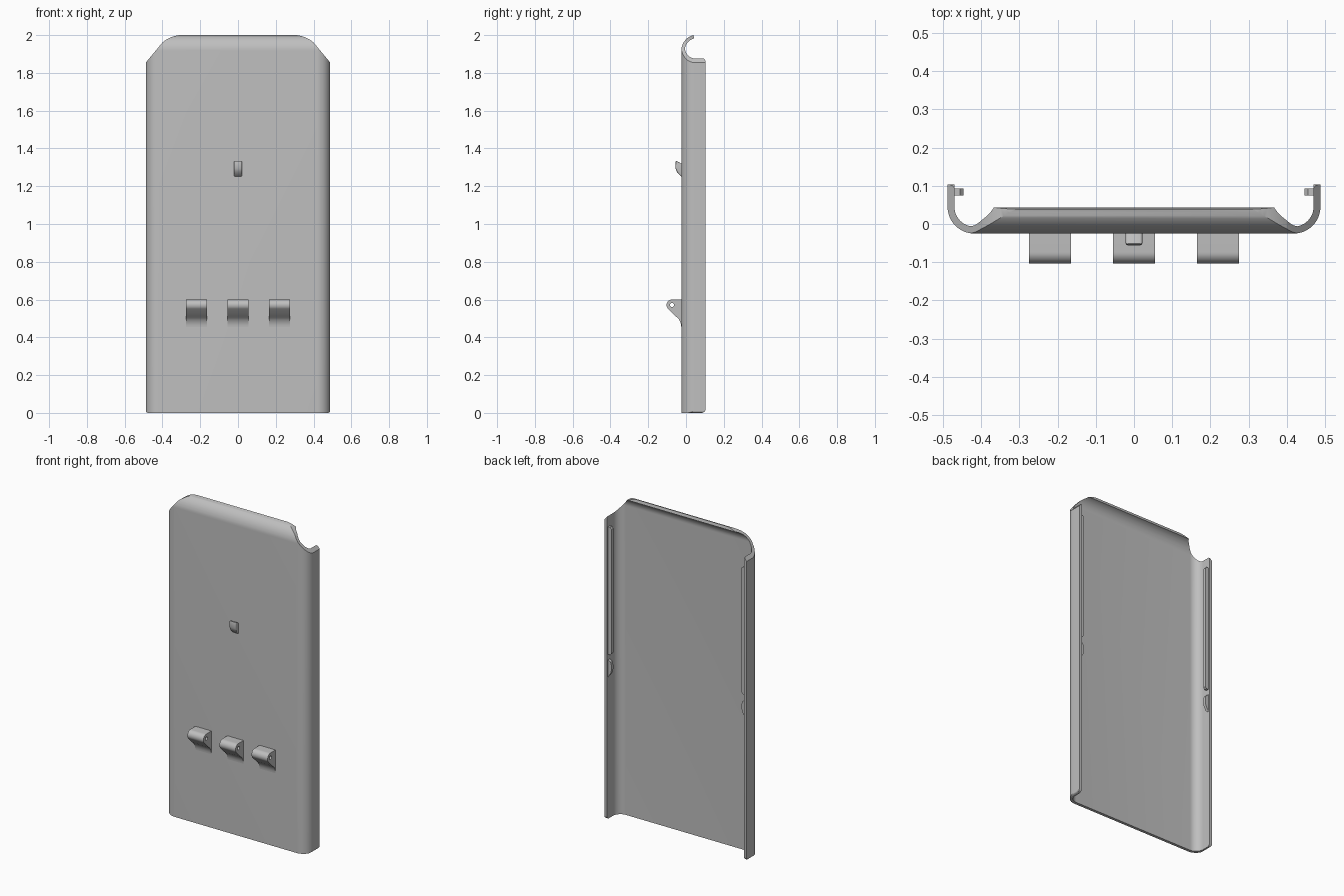
import bpy, bmesh
from math import sin, cos, radians

old = bpy.data.objects.get("Cube")
if old:
    bpy.data.objects.remove(old)

grey = bpy.data.materials.new("plain_grey")
grey.use_nodes = True
grey.diffuse_color = (0.52, 0.52, 0.52, 1)
grey.node_tree.nodes["Principled BSDF"].inputs["Base Color"].default_value = (0.52, 0.52, 0.52, 1)

FRONT, THICK, HALF, BACK = -0.025, 0.018, 0.488, 0.103


def arc(cx, cy, r, a0, a1, n):
    angles = [radians(a0 + (a1 - a0) * i / n) for i in range(n + 1)]
    return [(cx + r * cos(a), cy + r * sin(a)) for a in angles]


def make(name, bm):
    bmesh.ops.recalc_face_normals(bm, faces=bm.faces)
    mesh = bpy.data.meshes.new(name)
    bm.to_mesh(mesh)
    bm.free()
    mesh.materials.append(grey)
    ob = bpy.data.objects.new(name, mesh)
    bpy.context.collection.objects.link(ob)
    return ob


def prism(name, outline, axis, lo, hi):
    """Extrude a closed outline along x (outline is y,z) or along y (outline is x,z)."""
    bm = bmesh.new()
    place = (lambda p, d: (d, *p)) if axis == "x" else (lambda p, d: (p[0], d, p[1]))
    a = [bm.verts.new(place(p, lo)) for p in outline]
    b = [bm.verts.new(place(p, hi)) for p in outline]
    bm.faces.new(a)
    bm.faces.new(b)
    for i in range(len(a)):
        j = (i + 1) % len(a)
        bm.faces.new((a[i], a[j], b[j], b[i]))
    return make(name, bm)


def activate(ob):
    bpy.ops.object.select_all(action="DESELECT")
    ob.select_set(True)
    bpy.context.view_layer.objects.active = ob


def boolean(ob, cutter, operation):
    mod = ob.modifiers.new("cut", "BOOLEAN")
    mod.operation, mod.object, mod.solver = operation, cutter, "EXACT"
    activate(ob)
    bpy.ops.object.modifier_apply(modifier=mod.name)
    bpy.data.objects.remove(cutter)


def smooth(ob):
    activate(ob)
    bpy.ops.object.shade_smooth_by_angle(angle=radians(30))


def bevel(ob, width, segments):
    mod = ob.modifiers.new("rounding", "BEVEL")
    mod.width, mod.segments, mod.limit_method = width, segments, "ANGLE"
    activate(ob)
    bpy.ops.object.modifier_apply(modifier=mod.name)


# Shell: a sheet with rounded side walls and a curled top lip
def layer(bm, inset):
    side_r, lip_r = 0.07 - inset, 0.086 - inset
    right = arc(HALF - 0.07, FRONT + 0.07, side_r, -90, 0, 12) + [(HALF - inset, 0.13)]
    across = [(-x, y) for x, y in reversed(right)] + right
    lip = arc(FRONT + 0.086, 1.917, lip_r, 180, 105, 12)
    up = [(FRONT + inset, -0.05)] + lip
    return [[bm.verts.new((x, max(y, ly), z)) for x, y in across] for ly, z in up]


bm = bmesh.new()
outer, inner = layer(bm, 0), layer(bm, THICK)
rows, cols = len(outer), len(outer[0])
for grid in (outer, inner):
    for i in range(rows - 1):
        for j in range(cols - 1):
            bm.faces.new((grid[i][j], grid[i][j + 1], grid[i + 1][j + 1], grid[i + 1][j]))
for i in (0, rows - 1):
    for j in range(cols - 1):
        bm.faces.new((outer[i][j], outer[i][j + 1], inner[i][j + 1], inner[i][j]))
for j in (0, cols - 1):
    for i in range(rows - 1):
        bm.faces.new((outer[i][j], outer[i + 1][j], inner[i + 1][j], inner[i][j]))
shell = make("shell", bm)

# Trim to the front outline: chamfered, rounded shoulders
half = [(0.479, 0), (0.486, 0.004), (0.492, 0.014), (0.492, 1.85)]
half += arc(0.29, 1.83, 0.171, 50, 90, 10)
outline = half + [(-x, z) for x, z in reversed(half)]
boolean(shell, prism("outline_cutter", outline, "y", -0.5, 0.5), "INTERSECT")

# Trim the back edges of the side walls, with rounded ends
r = 0.02
wall = [(-0.3, -0.2), (BACK - r, -0.2)] + arc(BACK - r, r, r, -90, 0, 6)
wall += arc(BACK - r, 1.88 - r, r, 0, 90, 6) + [(BACK - r, 2.2), (-0.3, 2.2)]
boolean(shell, prism("wall_cutter", wall, "x", -0.7, 0.7), "INTERSECT")
smooth(shell)

# Hinge knuckles with a pin hole
knuckle = [(-0.015, 0.6)] + arc(-0.074, 0.571, 0.029, 90, 225, 14)
knuckle += [(-0.055, 0.511)] + arc(-0.095, 0.455, 0.07, 42, 0, 6) + [(-0.015, 0.44)]
for name, x in (("right", -0.22), ("middle", 0), ("left", 0.22)):
    ob = prism(name + "_hinge_knuckle", knuckle, "x", x - 0.055, x + 0.055)
    hole = arc(-0.074, 0.571, 0.011, 0, 345, 23)
    boolean(ob, prism("pin_cutter", hole, "x", x - 0.1, x + 0.1), "DIFFERENCE")
    smooth(ob)

# Small catch hook above the hinge
hook = [(-0.012, 1.318), (-0.025, 1.32), (-0.054, 1.336), (-0.056, 1.295),
        (-0.048, 1.275), (-0.025, 1.252), (-0.012, 1.245)]
catch = prism("catch_hook", hook, "x", -0.022, 0.022)
bevel(catch, 0.006, 3)
smooth(catch)

# Retaining rails and snap bumps inside both walls
for name, s in (("left", 1), ("right", -1)):
    rail = [(0.478, 1.02), (0.455, 1.02), (0.446, 1.03), (0.446, 1.8), (0.455, 1.81), (0.478, 1.81)]
    bump = [(0.478, 0.875), (0.468, 0.88), (0.45, 0.91), (0.446, 0.93),
            (0.446, 0.955), (0.452, 0.975), (0.468, 0.985), (0.478, 0.985)]
    for part, pts in (("rail", rail), ("snap_bump", bump)):
        ob = prism(f"{name}_{part}", [(s * x, z) for x, z in pts], "y", 0.075, 0.093)
        smooth(ob)
